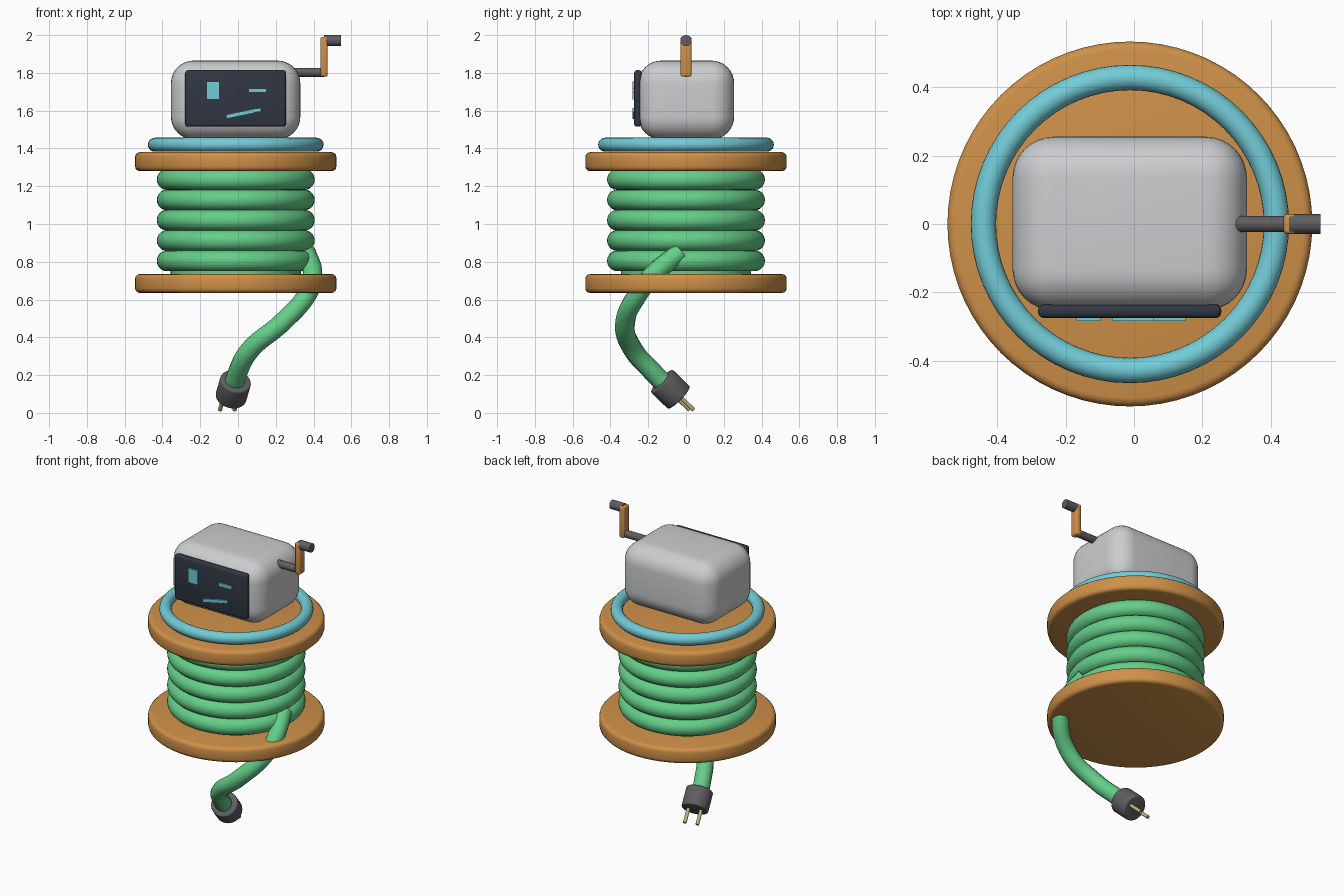
import bpy
from mathutils import Vector, Matrix
from math import radians

cube = bpy.data.objects.get("Cube")
if cube:
    bpy.data.objects.remove(cube, do_unlink=True)

CX = -0.012  # spool axis


def material(name, r, g, b):
    m = bpy.data.materials.new(name)
    m.use_nodes = True
    m.diffuse_color = (r, g, b, 1)
    m.node_tree.nodes["Principled BSDF"].inputs["Base Color"].default_value = (r, g, b, 1)
    return m


ORANGE = material("orange wood", 0.62, 0.28, 0.065)
GREEN = material("green cord", 0.13, 0.62, 0.25)
CYAN = material("light blue", 0.17, 0.60, 0.68)
WHITE = material("pale grey shell", 0.60, 0.61, 0.62)
NAVY = material("dark screen", 0.03, 0.037, 0.055)
GREY = material("dark grey", 0.115, 0.11, 0.12)
BRASS = material("brass", 0.56, 0.46, 0.22)


def finish(name, mat, bevel=0, segments=3):
    """Name and colour the active object, round its edges and smooth it."""
    ob = bpy.context.object
    ob.name = name
    ob.data.materials.clear()
    ob.data.materials.append(mat)
    if bevel:
        mod = ob.modifiers.new("rounded edges", 'BEVEL')
        mod.width = bevel
        mod.segments = segments
        mod.limit_method = 'ANGLE'
        bpy.ops.object.modifier_apply(modifier=mod.name)
    bpy.ops.object.shade_smooth_by_angle(angle=radians(40))
    return ob


def box(name, mat, low, high, bevel=0, segments=3, tilt=0):
    low, high = Vector(low), Vector(high)
    bpy.ops.mesh.primitive_cube_add(size=1)
    ob = bpy.context.object
    ob.data.transform(Matrix.Diagonal((*(high - low), 1)))
    ob.location = (low + high) / 2
    ob.rotation_euler.y = tilt
    return finish(name, mat, bevel, segments)


def rod(name, mat, start, end, radius, bevel=0, sides=32):
    start, end = Vector(start), Vector(end)
    bpy.ops.mesh.primitive_cylinder_add(
        vertices=sides, radius=radius, depth=(end - start).length,
        location=(start + end) / 2,
        rotation=(end - start).to_track_quat('Z', 'Y').to_euler())
    return finish(name, mat, bevel)


def ring(name, mat, z, major, minor):
    bpy.ops.mesh.primitive_torus_add(
        location=(CX, 0, z), major_radius=major, minor_radius=minor,
        major_segments=64, minor_segments=20)
    return finish(name, mat)


# Spool: two flanges, a core and the wound cord
for name, z in (("lower_flange", 0.635), ("upper_flange", 1.28)):
    rod(name, ORANGE, (CX, 0, z), (CX, 0, z + 0.1), 0.533, 0.025, 72)
rod("spool_core", GREEN, (CX, 0, 0.72), (CX, 0, 1.3), 0.345, 0, 48)
for i in range(5):
    ring(f"cord_coil_{i + 1}", GREEN, 0.805 + i * 0.1075, 0.363, 0.055)
ring("collar_ring", CYAN, 1.42, 0.428, 0.037)

# Loose end of the cord
curve = bpy.data.curves.new("cord_tail", 'CURVE')
curve.dimensions = '3D'
curve.bevel_depth = 0.052
curve.bevel_resolution = 5
curve.use_fill_caps = True
path = [(0.36, -0.03, 0.85), (0.395, -0.17, 0.735), (0.37, -0.25, 0.635),
        (0.235, -0.322, 0.48), (0.065, -0.28, 0.335), (-0.005, -0.165, 0.205),
        (-0.025, -0.09, 0.13)]
spline = curve.splines.new('BEZIER')
spline.bezier_points.add(len(path) - 1)
for point, co in zip(spline.bezier_points, path):
    point.co = co
    point.handle_left_type = point.handle_right_type = 'AUTO'
tail = bpy.data.objects.new("cord_tail", curve)
bpy.context.collection.objects.link(tail)
bpy.ops.object.select_all(action='DESELECT')
tail.select_set(True)
bpy.context.view_layer.objects.active = tail
bpy.ops.object.convert(target='MESH')
finish("cord_tail", GREEN)

# Plug with two pins
center = Vector((-0.025, -0.083, 0.125))
axis = Vector((-0.2, 0.7, -0.68)).normalized()
side = axis.cross(Vector((0, 0, 1))).normalized()
rod("plug", GREY, center - axis * 0.065, center + axis * 0.065, 0.083, 0.008)
for name, offset in (("plug_pin_right", -0.04), ("plug_pin_left", 0.04)):
    base = center + side * offset
    rod(name, BRASS, base + axis * 0.05, base + axis * 0.16, 0.011, 0, 16)

# Head with screen and face
box("head", WHITE, (-0.355, -0.252, 1.448), (0.33, 0.255, 1.865), 0.12, 8)
box("screen", NAVY, (-0.28, -0.275, 1.515), (0.255, -0.235, 1.815), 0.016)
FRONT, BACK = -0.284, -0.274
for name, x0, x1, z0, z1, tilt in (
        ("right_eye", -0.168, -0.098, 1.66, 1.755, 0),
        ("left_eye", 0.055, 0.15, 1.695, 1.718, 0),
        ("mouth", -0.064, 0.084, 1.572, 1.594, -12),
        ("mouth_corner", 0.082, 0.122, 1.592, 1.612, -6)):
    box(name, CYAN, (x0, FRONT, z0), (x1, BACK, z1), tilt=radians(tilt))

# Side crank
rod("crank_shaft", GREY, (0.2, 0, 1.803), (0.455, 0, 1.803), 0.024)
box("crank_arm", ORANGE, (0.437, -0.029, 1.78), (0.474, 0.029, 1.99), 0.01)
rod("crank_handle", GREY, (0.455, 0, 1.971), (0.545, 0, 1.971), 0.029)
